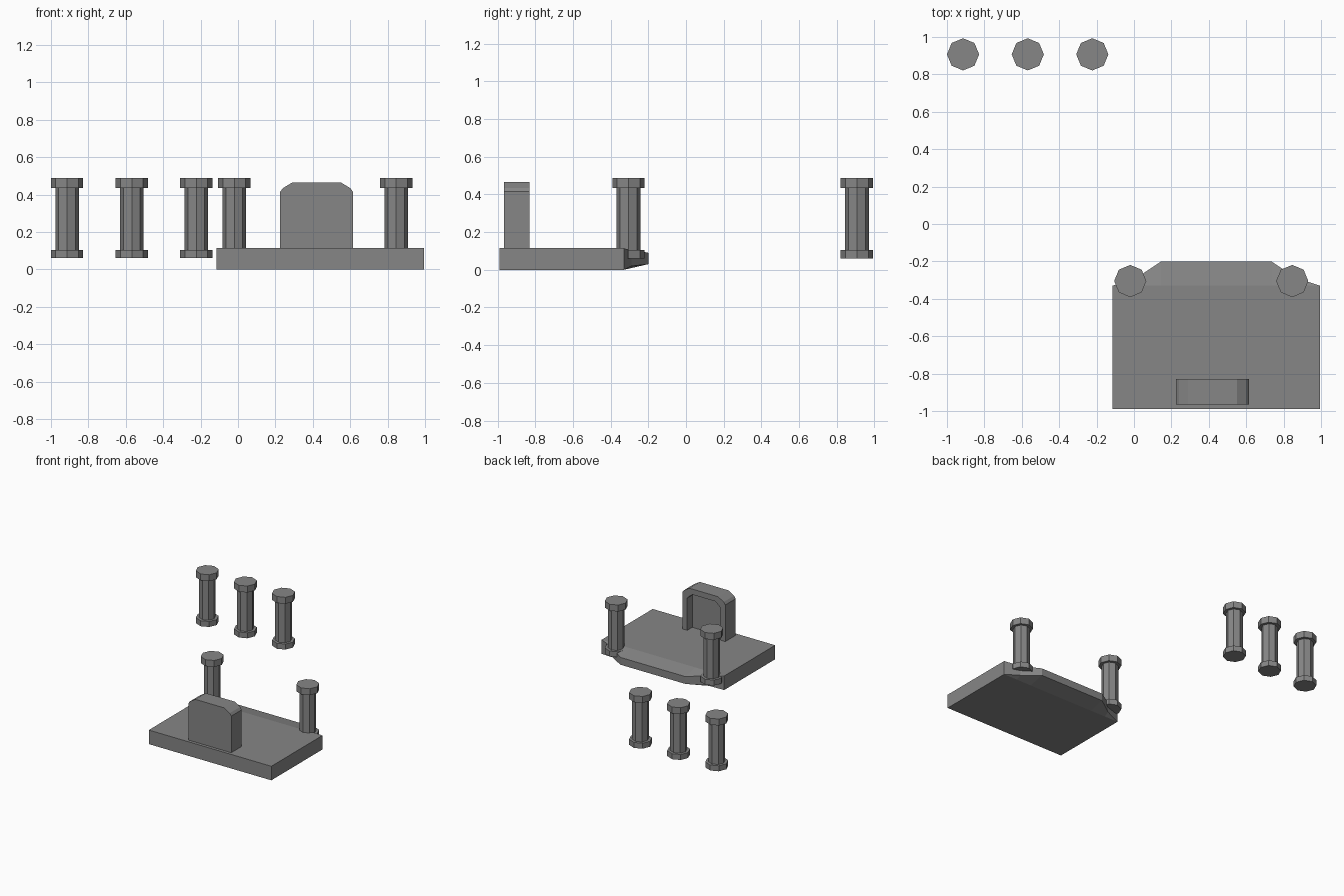
import bpy, bmesh, math

if "Cube" in bpy.data.objects:
    bpy.data.objects.remove(bpy.data.objects["Cube"])

grey = bpy.data.materials.new("mid_grey")
grey.diffuse_color = (0.24, 0.24, 0.24, 1)
grey.use_nodes = True
grey.node_tree.nodes["Principled BSDF"].inputs["Base Color"].default_value = grey.diffuse_color


def finish(name, bm):
    bmesh.ops.recalc_face_normals(bm, faces=bm.faces)
    mesh = bpy.data.meshes.new(name)
    bm.to_mesh(mesh)
    bm.free()
    mesh.materials.append(grey)
    ob = bpy.data.objects.new(name, mesh)
    bpy.context.collection.objects.link(ob)
    return ob


def prism(bm, outline, y0, y1):
    """Extrude an x/z outline from y0 to y1."""
    face = bm.faces.new([bm.verts.new((x, y0, z)) for x, z in outline])
    new = bmesh.ops.extrude_face_region(bm, geom=[face])["geom"]
    bmesh.ops.translate(bm, vec=(0, y1 - y0, 0),
                        verts=[v for v in new if isinstance(v, bmesh.types.BMVert)])


# Base slab with a tapered lip along its back edge
CX, HALF, EDGE = 0.44, 0.555, -0.33
bm = bmesh.new()
half = [(HALF, EDGE, 0.0, 0.115), (0.43, -0.29, 0.02, 0.10), (0.295, -0.20, 0.03, 0.09)]
stations = [(-x, y, a, b) for x, y, a, b in half] + half[::-1]
cols = []
for x, y, a, b in stations:
    pts = [(x, EDGE, 0.0), (x, y, a), (x, y, b), (x, EDGE, 0.115)]
    if y == EDGE:
        lo, hi = bm.verts.new((CX + x, EDGE, 0)), bm.verts.new((CX + x, EDGE, 0.115))
        cols.append([lo, lo, hi, hi])
    else:
        cols.append([bm.verts.new((CX + p, q, r)) for p, q, r in pts])
for c, d in zip(cols, cols[1:]):
    for i in range(3):
        bm.faces.new(list(dict.fromkeys([c[i], c[i + 1], d[i + 1], d[i]])))
# slab body joined to the lip
front = [bm.verts.new((CX + s * HALF, -0.99, z)) for s, z in
         ((-1, 0), (-1, 0.115), (1, 0.115), (1, 0))]
bm.faces.new(front)
bm.faces.new([front[0], front[3]] + [c[0] for c in cols[::-1]])
bm.faces.new([front[1], front[2]] + [c[3] for c in cols[::-1]])
bm.faces.new([front[0], front[1], cols[0][3], cols[0][0]])
bm.faces.new([front[3], front[2], cols[-1][3], cols[-1][0]])
finish("base_slab", bm)

# Arched backrest: thin front panel plus a raised rim on its rear side
AX = 0.42


def arch_half(inset):
    return [(0.195 - inset, 0.11), (0.195 - inset, 0.415 - inset * 0.8),
            (0.18 - inset, 0.435 - inset * 0.9), (0.13 - inset * 0.6, 0.465 - inset)]


def mirrored(h):
    return [(AX + x, z) for x, z in h] + [(AX - x, z) for x, z in h[::-1]]


bm = bmesh.new()
prism(bm, mirrored(arch_half(0)), -0.965, -0.895)
finish("arch_panel", bm)
bm = bmesh.new()
prism(bm, mirrored(arch_half(0)) + mirrored(arch_half(0.045))[::-1], -0.895, -0.83)
finish("arch_rim", bm)


# Octagonal posts with a cap at each end
def post(name, x, y):
    bm = bmesh.new()
    rings = []
    for r, z in ((0.086, 0.06), (0.086, 0.105), (0.063, 0.105),
                 (0.063, 0.435), (0.086, 0.435), (0.086, 0.488)):
        rings.append([bm.verts.new((x + r * math.cos(k * math.pi / 4),
                                    y + r * math.sin(k * math.pi / 4), z)) for k in range(8)])
    for p, q in zip(rings, rings[1:]):
        for k in range(8):
            n = (k + 1) % 8
            bm.faces.new([p[k], p[n], q[n], q[k]])
    bm.faces.new(rings[0])
    bm.faces.new(rings[-1])
    finish(name, bm)


for i, x in enumerate((-0.914, -0.568, -0.223)):
    post(f"free_post_{i + 1}", x, 0.907)
for side, x in (("left", -0.02), ("right", 0.846)):
    post(f"base_post_{side}", x, -0.305)
